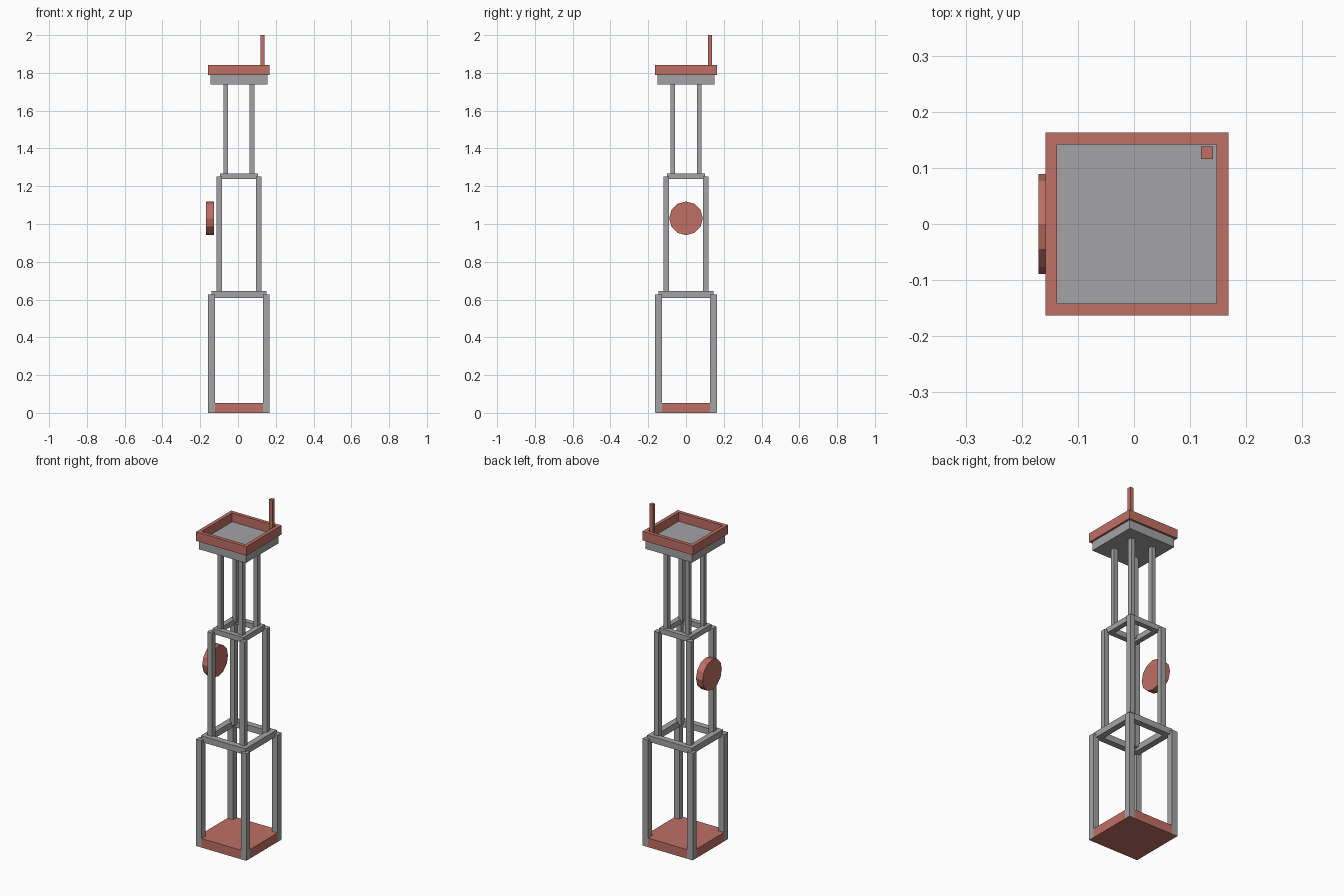
import bpy
import math

if "Cube" in bpy.data.objects:
    bpy.data.objects.remove(bpy.data.objects["Cube"], do_unlink=True)

CX = 0.005  # tower axis in x


def make_material(name, rgb):
    mat = bpy.data.materials.new(name)
    mat.use_nodes = True
    mat.diffuse_color = (*rgb, 1)
    mat.node_tree.nodes["Principled BSDF"].inputs["Base Color"].default_value = (*rgb, 1)
    return mat


steel = make_material("steel grey", (0.37, 0.37, 0.38))
red = make_material("brick red", (0.52, 0.16, 0.13))


def box(name, x, y, z0, z1, sx, sy, mat):
    """Box centred at x, y from the tower axis, between two heights."""
    bpy.ops.mesh.primitive_cube_add(size=1, location=(CX + x, y, (z0 + z1) / 2))
    obj = bpy.context.object
    obj.name = name
    obj.scale = (sx, sy, z1 - z0)
    bpy.ops.object.transform_apply(location=False, rotation=False, scale=True)
    obj.data.materials.append(mat)
    return obj


def legs(name, half, width, z0, z1):
    """Four corner posts whose outer faces lie at the half width."""
    c = half - width / 2
    for sx, side in ((-1, "right"), (1, "left")):
        for sy, end in ((-1, "front"), (1, "back")):
            box(f"{name}_{end}_{side}", sx * c, sy * c, z0, z1, width, width, steel)


def frame(name, half, width, z0, z1, mat):
    """Open square frame made of four bars."""
    c = half - width / 2
    inner = 2 * (half - width)
    for s, end, side in ((-1, "front", "right"), (1, "back", "left")):
        box(f"{name}_{end}", 0, s * c, z0, z1, 2 * half, width, mat)
        box(f"{name}_{side}", s * c, 0, z0, z1, width, inner, mat)


# Base plate, just inside the outer faces of the posts
box("base_plate", 0, 0, 0, 0.053, 0.325, 0.325, red)

# Three stacked tiers, each with a frame on top of its posts
legs("lower_leg", 0.163, 0.036, 0.001, 0.627)
frame("lower_frame", 0.145, 0.036, 0.609, 0.645, steel)
legs("middle_leg", 0.12, 0.031, 0.627, 1.252)
frame("middle_frame", 0.10, 0.03, 1.237, 1.268, steel)
legs("upper_leg", 0.082, 0.025, 1.252, 1.74)

# Platform with raised rim and mast
box("platform", 0, 0, 1.738, 1.79, 0.302, 0.302, steel)
frame("platform_rim", 0.163, 0.021, 1.789, 1.842, red)
box("mast", 0.125, 0.127, 1.79, 2.0, 0.022, 0.022, red)

# Round dish beside the middle tier
bpy.ops.mesh.primitive_cylinder_add(vertices=12, radius=0.089, depth=0.043,
                                    location=(-0.1485, 0, 1.03),
                                    rotation=(0, math.pi / 2, 0))
dish = bpy.context.object
dish.name = "dish"
dish.data.materials.append(red)
